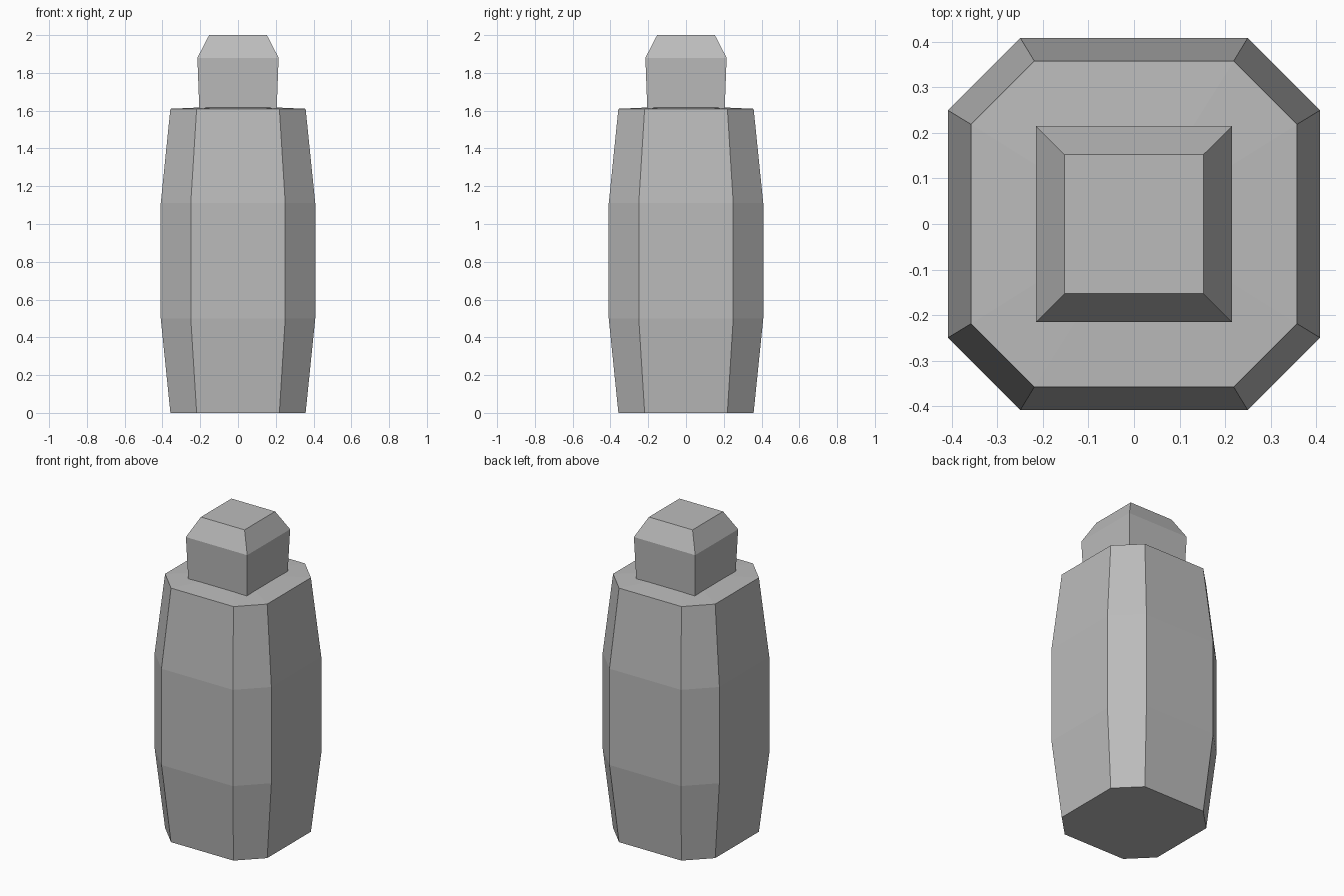
import bpy
import bmesh

cube = bpy.data.objects.get("Cube")
if cube:
    bpy.data.objects.remove(cube, do_unlink=True)

grey = bpy.data.materials.new("plain_grey")
grey.use_nodes = True
colour = (0.5, 0.5, 0.5, 1)
grey.diffuse_color = colour
grey.node_tree.nodes["Principled BSDF"].inputs["Base Color"].default_value = colour


def octagon(a, b):
    """Square of half width a whose flat sides have half length b."""
    return [(b, -a), (a, -b), (a, b), (b, a), (-b, a), (-a, b), (-a, -b), (-b, -a)]


def square(a):
    return [(a, -a), (a, a), (-a, a), (-a, -a)]


def loft(name, sections):
    """Skin a stack of (outline, height) sections and cap both ends."""
    bm = bmesh.new()
    rings = [[bm.verts.new((x, y, z)) for x, y in outline] for outline, z in sections]
    for low, high in zip(rings, rings[1:]):
        n = len(low)
        for i in range(n):
            j = (i + 1) % n
            bm.faces.new((low[i], low[j], high[j], high[i]))
    bm.faces.new(rings[0][::-1])
    bm.faces.new(rings[-1])
    mesh = bpy.data.meshes.new(name)
    bm.to_mesh(mesh)
    bm.free()
    mesh.materials.append(grey)
    obj = bpy.data.objects.new(name, mesh)
    bpy.context.collection.objects.link(obj)
    return obj


# Barrel-shaped body with chamfered corners and a barely raised shoulder
end, belly = octagon(0.358, 0.219), octagon(0.409, 0.25)
loft("body", [(end, 0), (belly, 0.5), (belly, 1.11), (end, 1.61),
              (octagon(0.2, 0.12), 1.617)])

# Square cap with a bevelled top
loft("cap", [(square(0.205), 1.612), (square(0.215), 1.88), (square(0.153), 2)])
